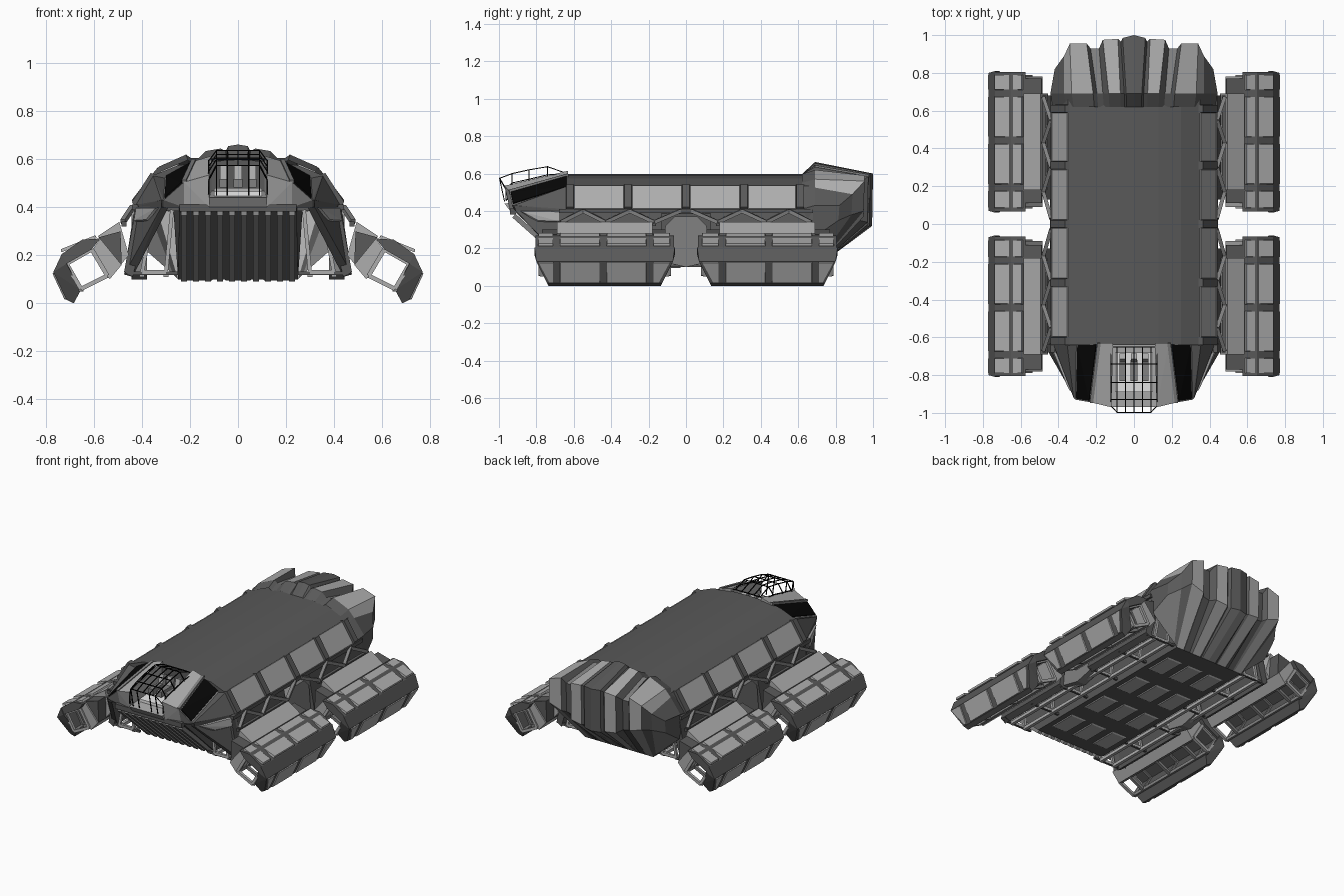
import bpy, bmesh
from mathutils import Vector as V

if "Cube" in bpy.data.objects:
    bpy.data.objects.remove(bpy.data.objects["Cube"])


def material(name, r, g, b):
    m = bpy.data.materials.new(name)
    m.diffuse_color = (r, g, b, 1)
    m.use_nodes = True
    m.node_tree.nodes["Principled BSDF"].inputs["Base Color"].default_value = m.diffuse_color
    return m


MATS = [material("dark grey hull", .1, .1, .1), material("light grey plate", .42, .42, .42),
        material("mid grey frame", .22, .22, .22), material("black glass", .002, .002, .002),
        material("white interior", .9, .9, .9)]
DARK, LIGHT, MID, BLACK, WHITE = range(5)


def finish(name, bm, axes):
    me = bpy.data.meshes.new(name)
    bm.to_mesh(me)
    bm.free()
    for m in MATS:
        me.materials.append(m)
    ob = bpy.data.objects.new(name, me)
    bpy.context.collection.objects.link(ob)
    if axes:
        md = ob.modifiers.new("mirror", 'MIRROR')
        md.use_axis = ('x' in axes, 'y' in axes, False)
        md.use_mirror_merge = False
    return ob


def part(name, items, axes="x"):
    """One object made of convex pieces: items are (points, material)."""
    bm = bmesh.new()
    for pts, mat in items:
        old = set(bm.faces)
        vs = [bm.verts.new(p) for p in pts]
        res = bmesh.ops.convex_hull(bm, input=vs)
        junk = [g for g in res["geom_interior"] if isinstance(g, bmesh.types.BMVert)]
        bmesh.ops.delete(bm, geom=junk, context='VERTS')
        for f in bm.faces:
            if f not in old:
                f.material_index = mat
    bmesh.ops.recalc_face_normals(bm, faces=bm.faces[:])
    return finish(name, bm, axes)


def prism(sec, y0, y1, ends=None):
    """Section (x, z) along y; ends(z) shortens both ends."""
    e = ends or (lambda z: 0)
    return [V((x, y, z)) for x, z in sec for y in (y0 + e(z), y1 - e(z))]


def plate(quad, ref, thick=.01, inset=.012):
    """Bevelled raised plate on a quad, facing away from the point ref."""
    q = [V(p) for p in quad]
    c = sum(q, V()) / 4
    n = (q[2] - q[0]).cross(q[3] - q[1]).normalized()
    if n.dot(c - V(ref)) < 0:
        n = -n
    return [p - n * .004 for p in q] + [p + (c - p).normalized() * inset * 1.4 + n * thick for p in q]


def strip(a, b, y0, y1, ref, **k):
    """Plate between section points a and b from y0 to y1."""
    return plate([(a[0], y0, a[1]), (b[0], y0, b[1]), (b[0], y1, b[1]), (a[0], y1, a[1])],
                 (ref[0], (y0 + y1) / 2, ref[1]), **k)


def bar(a, b, r=.008):
    a, b = V(a), V(b)
    d = (b - a).normalized()
    u = d.cross(V((0, 0, 1)) if abs(d.z) < .9 else V((0, 1, 0))).normalized() * r
    w = d.cross(u).normalized() * r
    return [p + s * u + t * w for p in (a, b) for s in (-1, 1) for t in (-1, 1)]


# Upper hull with arched deck
half = [(0, .597), (.13, .592), (.25, .575), (.35, .535), (.425, .41), (.42, .385)]
part("deck_hull", [(prism(half + [(-x, z) for x, z in half[1:]], -.64, .66), DARK)], "")

# Hull side plates and ribs
a, b, ref = (.35, .535), (.43, .408), (.2, .3)
ribs = [-.62, -.31, 0, .31, .61]
part("side_plates", [(strip(a, b, y0 + .02, y1 - .02, ref, thick=.005, inset=.003), LIGHT)
                     for y0, y1 in zip(ribs, ribs[1:])])
part("side_ribs", [(strip((.345, .54), (.432, .405), y - .022, y + .022, ref, thick=.018, inset=.006), DARK)
                   for y in ribs])

# Lower hull, sloping at both ends, with pads underneath
part("lower_hull", [([(s * x, y, z) for s in (-1, 1) for x, y, z in
     ((.245, -.92, .4), (.25, -.6, .1), (.25, .7, .1), (.27, .85, .4))], DARK)], "")
part("belly_pads", [(plate([(x - .06, y - .1, .1), (x + .06, y - .1, .1), (x + .06, y + .1, .1),
                            (x - .06, y + .1, .1)], (x, y, .3), thick=.005, inset=.012), LIGHT)
                    for x in (-.16, 0, .16) for y in (-.42, -.12, .18, .48)], "")

# Ribbed front grille
part("front_grille", [(bar((x, -.92, .375), (x, -.61, .1), .013), MID)
                      for x in [i * .05 - .225 for i in range(10)]]
     + [(bar((-.245, -.925, .398), (.245, -.925, .398), .016), DARK)], "")

# Nose: cockpit side blocks, black windows, outer cheeks
A = [(.11, -.63, .615), (.185, -.63, .592), (.305, -.63, .525), (.355, -.63, .535), (.43, -.63, .41)]
B = [(.12, -.97, .535), (.225, -.945, .505), (.31, -.93, .43), (.32, -.92, .43), (.32, -.91, .4)]


def nose(i):
    ps = [A[i], A[i + 1], B[i], B[i + 1]]
    return ps + [(x, y + (.03 if y < -.7 else 0), .4) for x, y, z in ps]


def mix(p, q, t):
    return V(p).lerp(V(q), t)


win = [mix(A[1], A[2], .08), mix(A[1], A[2], .95), mix(B[1], B[2], .95), mix(B[1], B[2], .1)]
win = [mix(p, sum(win, V()) / 4, .03) for p in win]
part("nose", [(nose(0), LIGHT), (nose(1), MID), (nose(2), DARK), (nose(3), DARK),
              (plate(win, (.2, -.75, .3), thick=.006, inset=.003), BLACK),
              (bar(A[1], B[1], .009), MID)])
# Cheek wedge under the nose
part("nose_cheek", [([(.32, -.91, .4), (.29, -.91, .4), (.43, -.63, .41), (.36, -.63, .4),
                      (.475, -.64, .12), (.44, -.64, .11)], DARK),
                    (plate([(.33, -.89, .4), (.425, -.66, .4), (.435, -.66, .34), (.37, -.8, .34)],
                           (.2, -.6, .3), thick=.008), LIGHT)])

# Cockpit floor and seats
part("cockpit", [([(s * .12, y, z) for s in (-1, 1) for y, z in
                   ((-.97, .44), (-.94, .4), (-.63, .4), (-.63, .47))], LIGHT),
                 ([(s * .1, y, z) for s in (-1, 1) for y, z in
                   ((-.89, .465), (-.89, .445), (-.68, .48), (-.68, .46))], WHITE)], "")
part("seats", [(bar((x, -.83, .5), (x, -.72, .5), .018), MID) for x in (-.06, 0, .06)]
     + [(bar((x, -.72, .49), (x, -.70, .57), .016), LIGHT) for x in (-.06, 0, .06)], "")

# Canopy wire frame
arches = []
for y, zb, zt in ((-.997, .455, .575), (-.93, .5, .6), (-.84, .52, .62), (-.74, .55, .637), (-.65, .59, .605)):
    arches.append([(0, y, zt), (.045, y, zt), (.09, y, zt), (.122, y, zb + (zt - zb) * .5), (.122, y, zb)])
arches[0] = [(x, y + .035 * (x > .1), z) for x, y, z in arches[0]]
wires = [(bar(p, q, .0025), BLACK) for r in arches for p, q in zip(r, r[1:])]
wires += [(bar(p, q, .0025), BLACK) for r, s in zip(arches, arches[1:]) for p, q in zip(r, s)]
wires += [(bar((x, -.997, .575), (x, -.97, .45), .0025), BLACK) for x in (.045, .09)]
part("canopy_frame", wires)

# Stern fan: folded columns, each a path over the top, down the back and under
cols = [  # x front, x back, crest z, back y, back top z, back low z, bottom x, bottom z
    (0, 0, .662, 1.0, .60, .32, 0, .1), (.04, .06, .655, .985, .60, .32, .05, .1),
    (.05, .07, .635, .965, .585, .33, .06, .1), (.07, .085, .645, .98, .595, .33, .07, .1),
    (.13, .165, .635, .975, .585, .34, .13, .1), (.16, .185, .605, .93, .55, .35, .15, .1),
    (.19, .23, .605, .93, .55, .36, .19, .1), (.21, .25, .62, .955, .59, .37, .2, .1),
    (.32, .34, .57, .955, .56, .40, .25, .1), (.36, .37, .525, .89, .49, .38, .27, .12),
    (.43, .42, .43, .82, .43, .35, .44, .27)]
bm = bmesh.new()
grid = []
for xa, xb, zc, yb, zt, zl, xl, zb in cols:
    z0 = min(.597, zc - .02)
    path = [(xa, .62, z0), (xa * 1.03, .69, zc), (xb, yb, zt), (xb, yb - .005, zl), (xl, .70, zb)]
    grid.append([bm.verts.new(p) for p in path])
for i, (c, d) in enumerate(zip(grid, grid[1:])):
    for k in range(4):
        f = bm.faces.new((c[k], d[k], d[k + 1], c[k + 1]))
        f.material_index = (LIGHT if i in (3, 7) and k > 0 or (i, k) == (8, 1) else
                            MID if (i, k) in ((5, 1), (0, 3), (9, 3)) else DARK)
bm.faces.new(grid[-1][::-1])
finish("stern_fan", bm, "x")

# Side skirts, centre bay, lower frames and truss
part("side_skirts", [(prism([(.36, .39), (.425, .405), (.475, .13), (.44, .11)], .13, .68), DARK)], "xy")
part("centre_bay", [([(x, y, z) for x in (.38, .445) for y, z in
     ((-.13, .13), (.13, .13), (-.11, .32), (.11, .32), (-.06, .37), (.06, .37), (0, .1))], MID)])
frames = []
for y in (.14, .41, .67):
    ring = [(.275, y, .39), (.3, y, .13), (.4, y, .13), (.35, y, .39)]
    frames += [(bar(p, q, .008), LIGHT) for p, q in zip(ring, ring[1:])]
    frames.append((bar((.25, y, .125), (.46, y, .125), .007), DARK))
frames += [(bar((x, 0, .12), (x, .67, .12), .01), LIGHT) for x in (.3, .4)]
part("lower_frames", frames, "xy")
truss = [(bar((.43, 0, .4), (.43, .68, .4), .012), DARK), (bar((.475, .16, .33), (.475, .68, .33), .01), DARK)]
zig = [.03, .17, .3, .43, .55, .67]
for i, (y0, y1) in enumerate(zip(zig, zig[1:])):
    p, q = ((.44, .4), (.48, .34))[::1 if i % 2 == 0 else -1]
    truss.append((bar((p[0], y0, p[1]), (q[0], y1, q[1]), .01), MID))
part("side_truss", truss, "xy")

# Pod arms
part("pod_arms", [(prism([(.495, .34), (.585, .28), (.485, .165), (.455, .2)], .18, .69), LIGHT),
                  (prism([(.49, .3), (.58, .275), (.485, .16), (.53, .2)], .11, .77), DARK)], "xy")

# Four hollow pods: shell, plates, ring frames, rails


def taper(z):
    return .075 * max(0, 1 - z / .15)


shell = [(prism([(.575, .27), (.65, .265), (.735, .205), (.715, .165), (.61, .225)], .065, .805), DARK),
         (prism([(.735, .205), (.77, .13), (.715, .014), (.685, 0), (.655, .055), (.715, .165)], .06, .81, taper), DARK),
         (prism([(.485, .16), (.575, .27), (.605, .225), (.535, .1)], .09, .78), LIGHT)]
part("pod_shells", shell, "xy")
plates = []
for y0, y1 in ((.085, .175), (.21, .425), (.46, .675), (.71, .79)):
    plates.append((strip((.59, .276), (.738, .216), y0, y1, (.63, .1), thick=.009, inset=.003), LIGHT))
    lo0, lo1 = y0 + (.06 if y0 < .1 else 0), y1 - (.06 if y1 > .75 else 0)
    plates.append((plate([(.769, y0, .128), (.769, y1, .128), (.717, lo1, .016), (.717, lo0, .016)],
                         (.6, .4, .2), thick=.006, inset=.003), LIGHT))
part("pod_plates", plates, "xy")
ring = [(.61, .225), (.715, .165), (.655, .06), (.545, .115)]
rings = []
for y in (.09, .195, .44, .69, .78):
    rings += [(bar((p[0], y, p[1]), (q[0], y, q[1]), .009), LIGHT if y in (.09, .78) else MID)
              for p, q in zip(ring, ring[1:] + ring[:1])]
rings += [(bar((x, .09, z), (x, .78, z), .01), MID) for x, z in ring[2:]]
part("pod_frames", rings, "xy")
